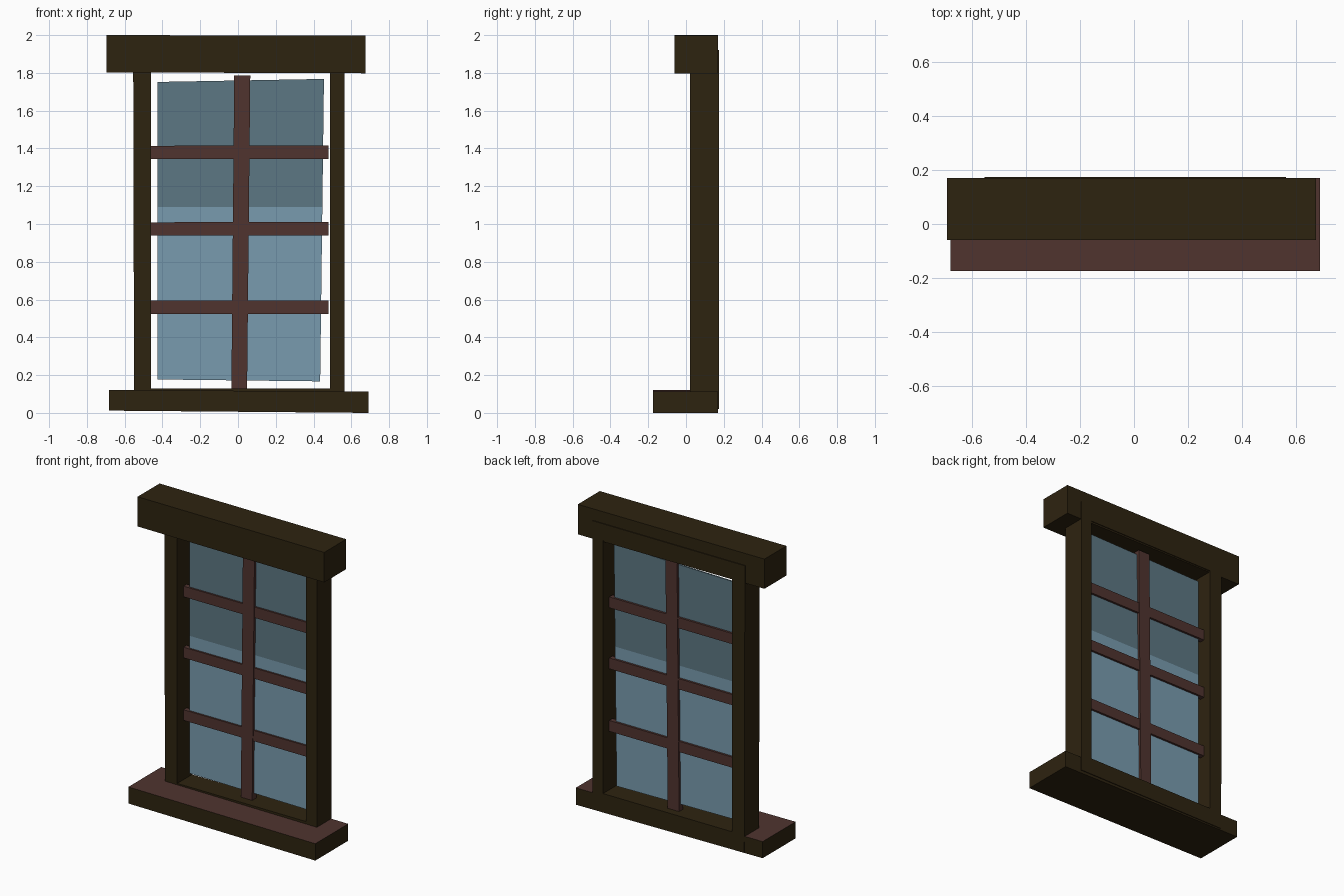
import bpy
import bmesh

old = bpy.data.objects.get("Cube")
if old:
    bpy.data.objects.remove(old, do_unlink=True)


def material(name, rgb):
    m = bpy.data.materials.new(name)
    m.use_nodes = True
    m.diffuse_color = (*rgb, 1)
    m.node_tree.nodes["Principled BSDF"].inputs["Base Color"].default_value = (*rgb, 1)
    return m


dark_wood = material("dark wood", (0.027, 0.017, 0.0052))
red_wood = material("red brown wood", (0.08, 0.034, 0.028))
blue_glass = material("blue glass", (0.19, 0.33, 0.43))
shaded_glass = material("shaded glass", (0.107, 0.184, 0.227))


def finish(name, bm, mats):
    bmesh.ops.recalc_face_normals(bm, faces=bm.faces)
    mesh = bpy.data.meshes.new(name)
    bm.to_mesh(mesh)
    bm.free()
    for m in mats:
        mesh.materials.append(m)
    obj = bpy.data.objects.new(name, mesh)
    bpy.context.collection.objects.link(obj)
    return obj


def plank(name, corners, y0, y1, *mats, rule=None, split=None):
    """Extrude a hand-cut front outline from y0 to y1."""
    bm = bmesh.new()
    face = bm.faces.new([bm.verts.new((x, y0, z)) for x, z in corners])
    moved = bmesh.ops.extrude_face_region(bm, geom=[face])["geom"]
    for v in moved:
        if isinstance(v, bmesh.types.BMVert):
            v.co.y = y1
    if split:
        bmesh.ops.bisect_plane(bm, geom=bm.verts[:] + bm.edges[:] + bm.faces[:],
                               plane_co=(0, 0, split), plane_no=(0, 0, 1))
    bmesh.ops.recalc_face_normals(bm, faces=bm.faces)
    if rule:
        for f in bm.faces:
            f.material_index = int(rule(f))
    return finish(name, bm, mats)


# Casing: one rectangular ring with a through opening
bm = bmesh.new()
outer = [(-0.55, 0.02), (0.565, 0.02), (0.565, 1.92), (-0.555, 1.92)]
inner = [(-0.46, 0.13), (0.487, 0.13), (0.487, 1.81), (-0.46, 1.81)]
rings = [[bm.verts.new((x, y, z)) for x, z in loop]
         for loop, y in ((outer, 0.02), (inner, 0.02), (inner, 0.175), (outer, 0.175))]
for r in range(4):
    a, b = rings[r], rings[(r + 1) % 4]
    for i in range(4):
        j = (i + 1) % 4
        bm.faces.new((a[i], a[j], b[j], b[i]))
finish("window_frame", bm, [dark_wood])

# Lintel and sill, slightly crooked
plank("lintel", [(-0.695, 1.803), (0.675, 1.798), (0.675, 1.997), (-0.695, 2.0)],
      -0.06, 0.17, dark_wood)
plank("sill", [(-0.682, 0.012), (0.69, 0.0), (0.69, 0.112), (-0.682, 0.122)],
      -0.175, 0.17, dark_wood, red_wood, rule=lambda f: f.normal.z > 0.9)

# Glass pane, darker in its upper part
plank("glass_pane", [(-0.425, 0.177), (0.435, 0.167), (0.455, 1.768), (-0.425, 1.752)],
      0.097, 0.106, blue_glass, shaded_glass, split=1.09,
      rule=lambda f: f.calc_center_median().z > 1.09)

# Glazing bars
plank("vertical_bar", [(-0.035, 0.125), (0.048, 0.125), (0.065, 1.785), (-0.02, 1.785)],
      0.08, 0.123, red_wood)
for label, z in (("lower", 0.56), ("middle", 0.975), ("upper", 1.38)):
    plank(label + "_horizontal_bar",
          [(-0.46, z - 0.036), (0.48, z - 0.036), (0.48, z + 0.036), (-0.46, z + 0.034)],
          0.085, 0.12, red_wood)
